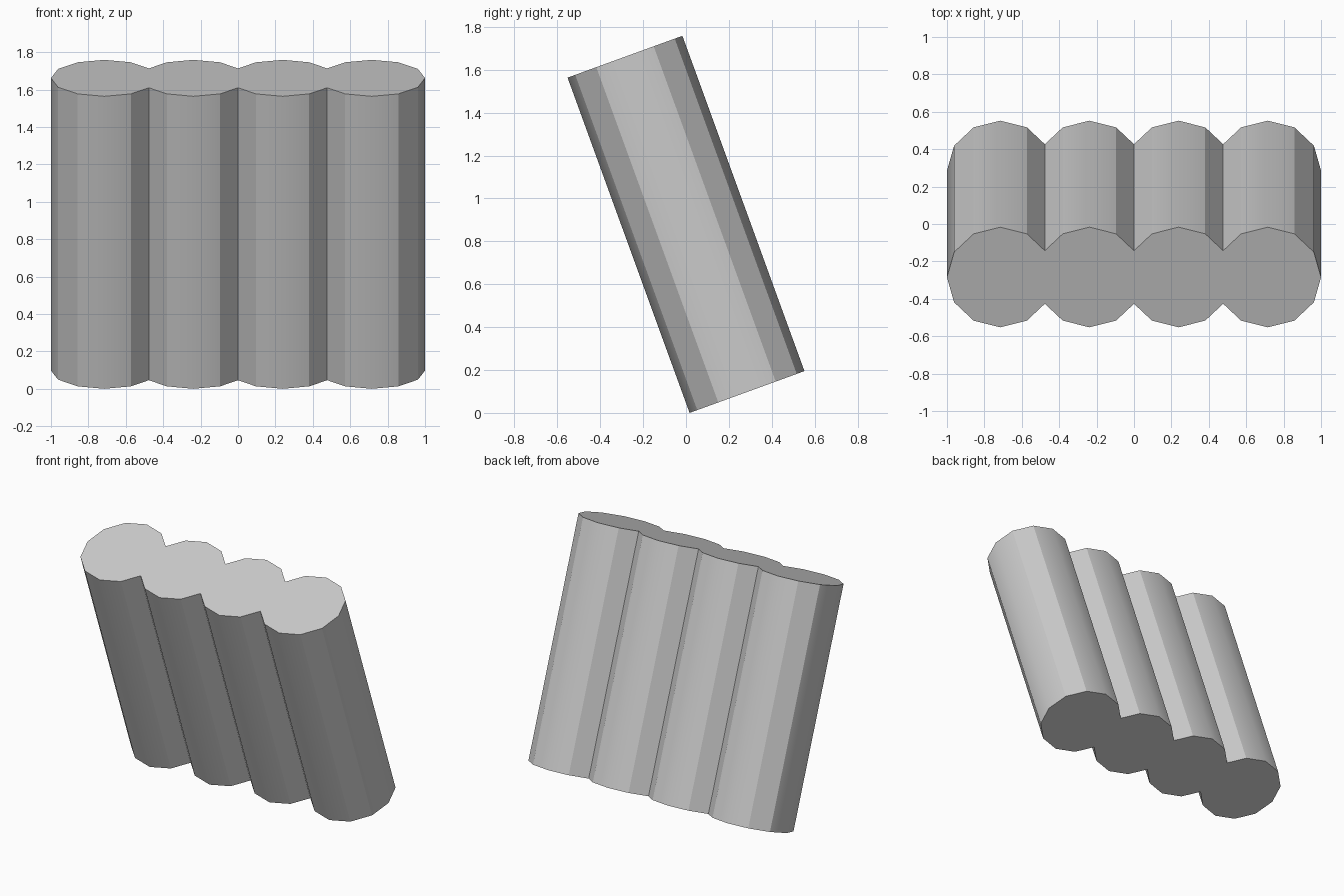
import bpy
import bmesh
from math import radians, sin, cos
from mathutils import Matrix, Vector

cube = bpy.data.objects.get("Cube")
if cube:
    bpy.data.objects.remove(cube, do_unlink=True)

RADIUS = 0.285       # of each twelve-sided column
SPACING = 0.4767     # between column centres
LENGTH = 1.664
TILT = radians(20)
centres = [SPACING * (1.5 - i) for i in range(4)]

grey = bpy.data.materials.new("light grey")
grey.use_nodes = True
grey.diffuse_color = (0.6, 0.6, 0.6, 1)
grey.node_tree.nodes["Principled BSDF"].inputs["Base Color"].default_value = (0.6, 0.6, 0.6, 1)


def rim(centre, degrees):
    a = radians(degrees)
    return centre + RADIUS * cos(a), RADIUS * sin(a)


# Scalloped outline: back half from +x to -x, with a valley between columns
valley_y = RADIUS * (sin(radians(30)) + cos(radians(30))) - SPACING / 2
back = [rim(centres[0], 0), rim(centres[0], 30)]
for i, c in enumerate(centres):
    back += [rim(c, d) for d in (60, 90, 120)]
    if i < 3:
        back.append((c - SPACING / 2, valley_y))
back += [rim(centres[-1], 150), rim(centres[-1], 180)]
outline = back + [(x, -y) for x, y in reversed(back[1:-1])]

# Extrude the outline into the row of merged columns
bm = bmesh.new()
base = bm.faces.new([bm.verts.new((x, y, -LENGTH / 2)) for x, y in outline])
top = bmesh.ops.extrude_face_region(bm, geom=[base], use_keep_orig=True)
bmesh.ops.translate(bm, vec=Vector((0, 0, LENGTH)),
                    verts=[v for v in top["geom"] if isinstance(v, bmesh.types.BMVert)])
bmesh.ops.recalc_face_normals(bm, faces=bm.faces)

# Soften only the crown edges of the columns; all other edges stay crisp
for f in bm.faces:
    f.smooth = abs(f.normal.z) < 0.5
for e in bm.edges:
    a, b = (v.co for v in e.verts)
    crown = abs(a.y) > RADIUS - 0.001 or abs(a.x) > 0.999
    e.smooth = crown and abs(a.z - b.z) > 1

# Lean the row towards the front and stand it on the ground
height = LENGTH * cos(TILT) + 2 * RADIUS * sin(TILT)
bm.transform(Matrix.Translation((0, 0, height / 2)) @ Matrix.Rotation(TILT, 4, "X"))

mesh = bpy.data.meshes.new("leaning_column_row")
bm.to_mesh(mesh)
bm.free()
mesh.materials.append(grey)
row = bpy.data.objects.new("leaning_column_row", mesh)
bpy.context.collection.objects.link(row)
